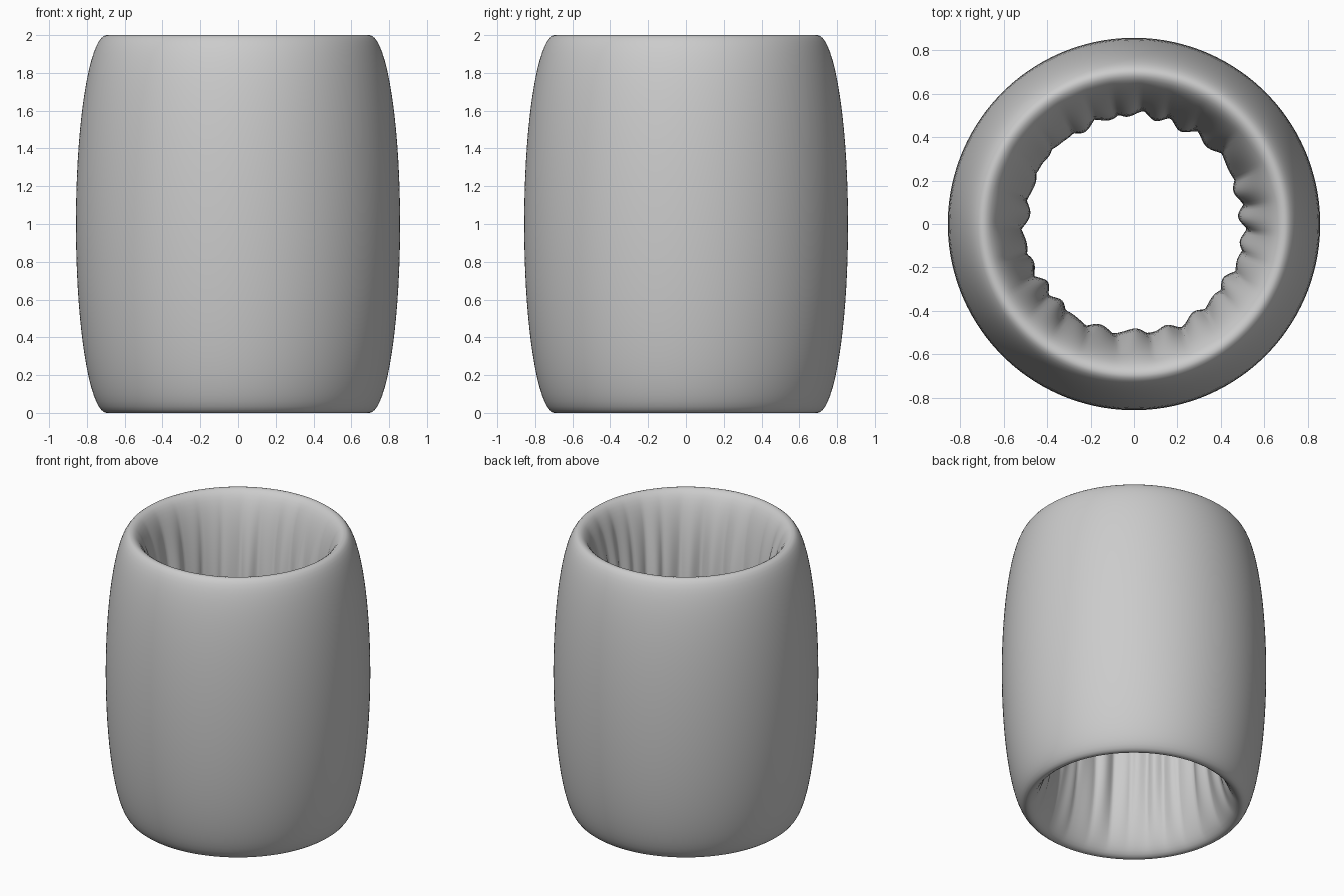
import bpy, bmesh, math

if "Cube" in bpy.data.objects:
    bpy.data.objects.remove(bpy.data.objects["Cube"])

SEGMENTS, PROFILE = 260, 72
RIM_R, OUT_BULGE, IN_BULGE, HALF_H = 0.695, 0.163, 0.195, 1.0


def wrinkle(a, t):
    """Vertical gathers on the inner wall, drifting slightly with height t."""
    w = abs(math.sin(13 * a + 0.7 * math.sin(3 * a + 1) + 0.5 * math.sin(2 * t + 2 * a)))
    w += 0.35 * math.sin(19 * a + 1.5 * t + math.sin(5 * a))
    w += 0.3 * math.sin(7 * a - 0.8 * t)
    return 0.022 * (w - 0.6)


# Inflated sleeve: closed oval cross-section swept round the z axis
bm = bmesh.new()
rings = []
for i in range(SEGMENTS):
    a = 2 * math.pi * i / SEGMENTS
    ring = []
    for j in range(PROFILE):
        p = 2 * math.pi * j / PROFILE
        c, t = math.cos(p), math.sin(p)
        if c >= 0:
            r = RIM_R + OUT_BULGE * c
        else:
            r = RIM_R + IN_BULGE * c - wrinkle(a, t) * min(1, c * c * 1.3)
        ring.append(bm.verts.new((r * math.cos(a), r * math.sin(a), HALF_H * (1 + t))))
    rings.append(ring)
for i in range(SEGMENTS):
    r0, r1 = rings[i], rings[(i + 1) % SEGMENTS]
    for j in range(PROFILE):
        k = (j + 1) % PROFILE
        bm.faces.new((r0[j], r1[j], r1[k], r0[k])).smooth = True
bmesh.ops.recalc_face_normals(bm, faces=bm.faces)

mesh = bpy.data.meshes.new("inflated_sleeve")
bm.to_mesh(mesh)
bm.free()
sleeve = bpy.data.objects.new("inflated_sleeve", mesh)
bpy.context.collection.objects.link(sleeve)
